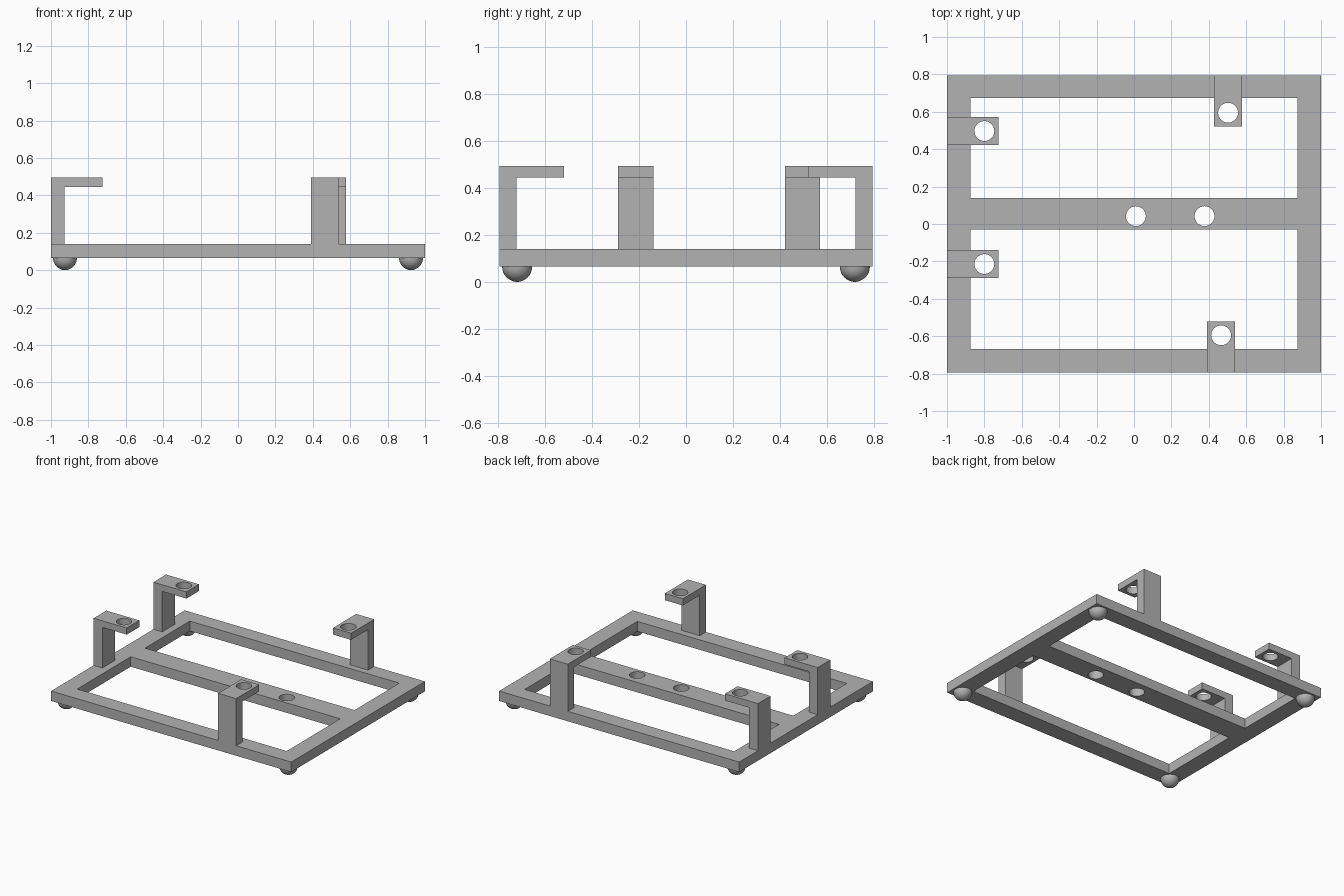
import bpy
import bmesh
import math
from mathutils import Matrix, Vector

default = bpy.data.objects.get("Cube")
if default:
    bpy.data.objects.remove(default, do_unlink=True)

# Single grey material
grey = bpy.data.materials.new("plain grey")
grey.use_nodes = True
grey.diffuse_color = (0.45, 0.45, 0.45, 1)
grey.node_tree.nodes["Principled BSDF"].inputs["Base Color"].default_value = (0.45, 0.45, 0.45, 1)

BASE, DECK, TOP = 0.065, 0.14, 0.495    # frame underside, frame top, bracket top
HX, HY = 1.0, 0.795                     # half sizes of the frame
HOLE = 0.053


def make_object(name, bm):
    bmesh.ops.recalc_face_normals(bm, faces=bm.faces)
    mesh = bpy.data.meshes.new(name)
    bm.to_mesh(mesh)
    bm.free()
    mesh.materials.append(grey)
    obj = bpy.data.objects.new(name, mesh)
    bpy.context.collection.objects.link(obj)
    return obj


def box(name, low, high):
    low, high = Vector(low), Vector(high)
    bm = bmesh.new()
    bmesh.ops.create_cube(bm, size=1, matrix=Matrix.Translation((low + high) / 2)
                          @ Matrix.Diagonal((*(high - low), 1)))
    return make_object(name, bm)


def drill(name, x, y, z):
    bm = bmesh.new()
    bmesh.ops.create_cone(bm, cap_ends=True, segments=48, radius1=HOLE, radius2=HOLE,
                          depth=0.2, matrix=Matrix.Translation((x, y, z)))
    return make_object(name, bm)


def select_only(obj):
    bpy.ops.object.select_all(action='DESELECT')
    obj.select_set(True)
    bpy.context.view_layer.objects.active = obj


def smooth(obj):
    select_only(obj)
    bpy.ops.object.shade_smooth_by_angle(angle=math.radians(30))


def cut(obj, cutters):
    select_only(obj)
    for cutter in cutters:
        cutter.hide_render = True
        mod = obj.modifiers.new("cut", 'BOOLEAN')
        mod.operation = 'DIFFERENCE'
        mod.solver = 'EXACT'
        mod.object = cutter
        bpy.ops.object.modifier_apply(modifier=mod.name)
        bpy.data.objects.remove(cutter, do_unlink=True)
    smooth(obj)


# Base frame with two windows and two holes in the crossbar
frame = box("base_frame", (-HX, -HY, BASE), (HX, HY, DECK))
cut(frame, [
    box("front_window", (-0.873, -0.667, 0), (0.873, -0.03, 0.3)),
    box("back_window", (-0.873, 0.14, 0), (0.873, 0.673, 0.3)),
    drill("crossbar_hole_a", 0.01, 0.042, 0.1),
    drill("crossbar_hole_b", 0.377, 0.042, 0.1),
])


# Hooked bracket: profile starts at the outer edge and reaches inwards along +x
def bracket(name, edge, turn, width=0.15, reach=0.275, post=0.073):
    profile = [(0, DECK), (post, DECK), (post, TOP - 0.05), (reach, TOP - 0.05),
               (reach, TOP), (0, TOP)]
    bm = bmesh.new()
    face = bm.faces.new([bm.verts.new((x, -width / 2, z)) for x, z in profile])
    side = bmesh.ops.extrude_face_region(bm, geom=[face])
    verts = [v for v in side["geom"] if isinstance(v, bmesh.types.BMVert)]
    bmesh.ops.translate(bm, verts=verts, vec=(0, width, 0))
    place = Matrix.Translation((*edge, 0)) @ Matrix.Rotation(math.radians(turn), 4, 'Z')
    bm.transform(place)
    obj = make_object(name, bm)
    centre = place @ Vector((0.2, 0, TOP))
    cut(obj, [drill(name + "_hole", *centre)])


bracket("right_back_bracket", (-HX, 0.497), 0)
bracket("right_front_bracket", (-HX, -0.214), 0)
bracket("front_bracket", (0.466, -HY), 90)
bracket("back_bracket", (0.503, HY), -90)

# Half-ball feet under the corners
for x_name, sx in (("right", -1), ("left", 1)):
    for y_name, sy in (("front", -1), ("back", 1)):
        bm = bmesh.new()
        bmesh.ops.create_uvsphere(bm, u_segments=32, v_segments=16, radius=BASE - 0.001)
        bmesh.ops.delete(bm, geom=[v for v in bm.verts if v.co.z > 0.001], context='VERTS')
        bmesh.ops.holes_fill(bm, edges=[e for e in bm.edges if e.is_boundary])
        bmesh.ops.translate(bm, verts=bm.verts, vec=(sx * 0.925, sy * 0.72, BASE))
        bmesh.ops.translate(bm, verts=[v for v in bm.verts if v.co.z < 0.003], vec=(0, 0, -0.001))
        smooth(make_object(f"{y_name}_{x_name}_foot", bm))
